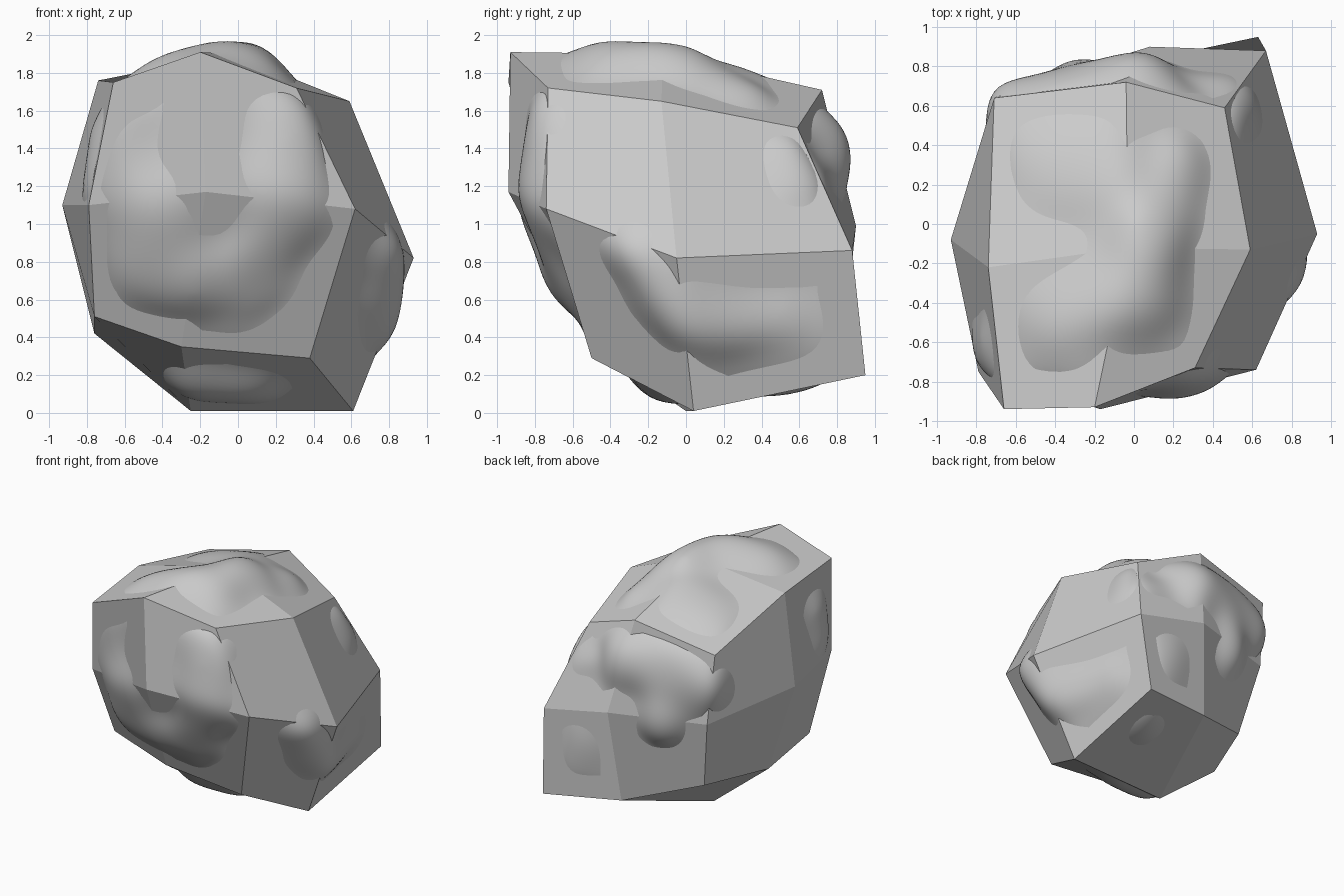
import bpy, bmesh, math
from mathutils import Vector
from mathutils.bvhtree import BVHTree
from mathutils.geometry import intersect_point_line

if "Cube" in bpy.data.objects:
    bpy.data.objects.remove(bpy.data.objects["Cube"])

# Rock cage: 3 x 3 x 3 lattice, front to back rows, left to right
BOTTOM = [(-.76, -.51, .51), (-.30, -.50, .35), (.38, -.50, .29),
          (-.76, .02, .42), (-.25, .0, .01), (.61, .04, .01),
          (-.55, .55, .43), (.01, .82, .26), (.63, .95, .20)]
MIDDLE = [(-.79, -.75, 1.10), (-.17, -.94, 1.17), (.62, -.74, 1.08),
          (-.93, -.08, 1.10), None, (.93, -.05, .82),
          (-.66, .67, 1.0), (.08, .90, .99), (.67, .88, .86)]
TOP = [(-.66, -.94, 1.75), (-.20, -.93, 1.91), (.31, -.73, 1.72),
       (-.74, -.22, 1.76), (-.03, -.12, 1.90), (.59, -.13, 1.65),
       (-.71, .64, 1.57), (-.04, .72, 1.71), (.46, .59, 1.51)]
LAYERS = [BOTTOM, MIDDLE, TOP]

bm = bmesh.new()
grid = {}
for k, layer in enumerate(LAYERS):
    for n, p in enumerate(layer):
        if p:
            grid[(n % 3, n // 3, k)] = bm.verts.new(p)

# Four quads on each of the six sides
for axis in range(3):
    for side in (0, 2):
        for a in (0, 1):
            for b in (0, 1):
                quad = []
                for da, db in ((0, 0), (1, 0), (1, 1), (0, 1)):
                    key = [a + da, b + db]
                    key.insert(axis, side)
                    quad.append(grid[tuple(key)])
                bm.faces.new(quad)
bmesh.ops.recalc_face_normals(bm, faces=bm.faces[:])
tree = BVHTree.FromBMesh(bm)


def add_object(name, bm):
    mesh = bpy.data.meshes.new(name)
    bm.to_mesh(mesh)
    bm.free()
    obj = bpy.data.objects.new(name, mesh)
    bpy.context.collection.objects.link(obj)
    return obj


add_object("rock_facets", bm)

CENTER = Vector((0, 0, 1))


def project(p):
    d = (Vector(p) - CENTER).normalized()
    return tree.ray_cast(CENTER, d)[0] or Vector(p)


# Worn swellings: path over the rock, half width, height
SWELLINGS = [
    ([(.25, -.78, 1.5), (.28, -.8, 1.05), (.0, -.68, .65), (-.45, -.68, .75),
      (-.5, -.85, 1.05)], .22, .085),                                 # front
    ([(-.62, -.9, 1.3), (-.68, -.92, 1.6)], .12, .07),                # left front
    ([(-.78, -.65, 1.5), (-.82, -.68, 1.2)], .14, .085),
    ([(-.25, -.93, 1.76)], .10, .05),
    ([(-.42, .35, 1.75), (-.1, .2, 1.8)], .25, .065),                 # top
    ([(.25, .35, 1.7), (.1, 0, 1.85)], .15, .085),
    ([(.1, 0, 1.85), (.08, -.35, 1.85), (-.35, -.5, 1.85)], .20, .125),
    ([(.8, -.28, .82), (.75, -.05, .48), (.7, .6, .42)], .16, .10),   # right
    ([(.54, .54, 1.4), (.58, .58, 1.2)], .12, .07),
    ([(.6, .75, 1.2), (.2, .78, 1.35)], .10, .05),                    # back
    ([(.05, .8, 1.42), (-.6, .68, 1.3)], .22, .11),
    ([(-.3, .8, 1.3), (-.32, .82, .9)], .15, .09),
    ([(.40, .93, .65), (.40, .93, .5)], .15, .07),
    ([(-.25, -.2, .15), (.1, -.2, .1)], .15, .085),                   # bottom
    ([(.45, .75, .15), (.3, .5, .1)], .12, .07),
]
STROKES = []
for path, r, h in SWELLINGS:
    pts = [project(p) for p in path]
    STROKES += [(a, b, r, h) for a, b in zip(pts, pts[1:] or pts)]


def swelling(p):
    best = 0
    for a, b, r, h in STROKES:
        q = a
        if (b - a).length > 1e-4:
            t = intersect_point_line(p, a, b)[1]
            q = a.lerp(b, min(1, max(0, t)))
        wobble = 1 + .2 * math.sin(9 * p.x + 5 * p.z) * math.cos(8 * p.y - 6 * p.z)
        best = max(best, h * math.exp(-((p - q).length / (r * wobble)) ** 3))
    return best


# Smooth inner shell that shows only where it swells through the facets
bm = bmesh.new()
bmesh.ops.create_icosphere(bm, subdivisions=6, radius=1)
for v in bm.verts:
    d = v.co.normalized()
    p = project(CENTER + d)
    v.co = p + d * (1.12 * swelling(p) - .025)
for _ in range(20):
    bmesh.ops.smooth_vert(bm, verts=bm.verts[:], factor=.5,
                          use_axis_x=True, use_axis_y=True, use_axis_z=True)
for v in bm.verts:
    v.co.z = min(max(v.co.z, 0), 2)
for f in bm.faces:
    f.smooth = True
add_object("rock_swellings", bm)
